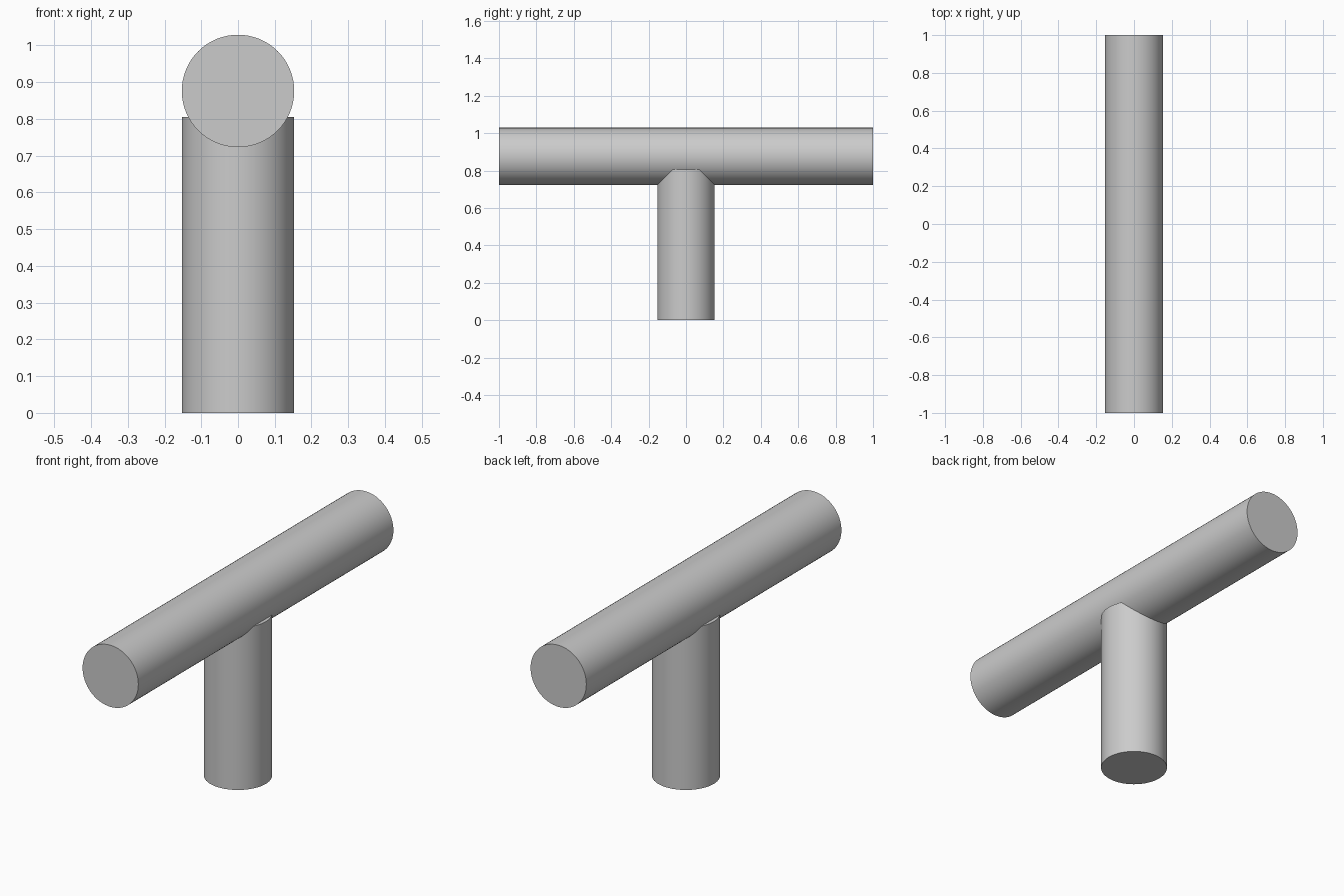
import bpy
import math

RADIUS = 0.153
HEAD_Z = 0.876
POST_TOP = 0.805

default_cube = bpy.data.objects.get("Cube")
if default_cube:
    bpy.data.objects.remove(default_cube, do_unlink=True)

# One plain grey for the whole model
grey = bpy.data.materials.new("plain grey")
grey.use_nodes = True
colour = (0.6, 0.6, 0.6, 1)
grey.diffuse_color = colour
grey.node_tree.nodes["Principled BSDF"].inputs["Base Color"].default_value = colour


def rod(name, length, location, rotation=(0, 0, 0)):
    """A smooth capped cylinder of the shared radius."""
    bpy.ops.mesh.primitive_cylinder_add(
        vertices=64, radius=RADIUS, depth=length,
        location=location, rotation=rotation)
    obj = bpy.context.object
    obj.name = name
    obj.data.materials.append(grey)
    bpy.ops.object.shade_smooth_by_angle(angle=math.radians(30))
    return obj


# Upright handle, its flat top sunk into the crossbar
rod("handle", POST_TOP, (0, 0, POST_TOP / 2))

# Crossbar running front to back
rod("crossbar", 2, (0, 0, HEAD_Z), (math.pi / 2, 0, 0))
